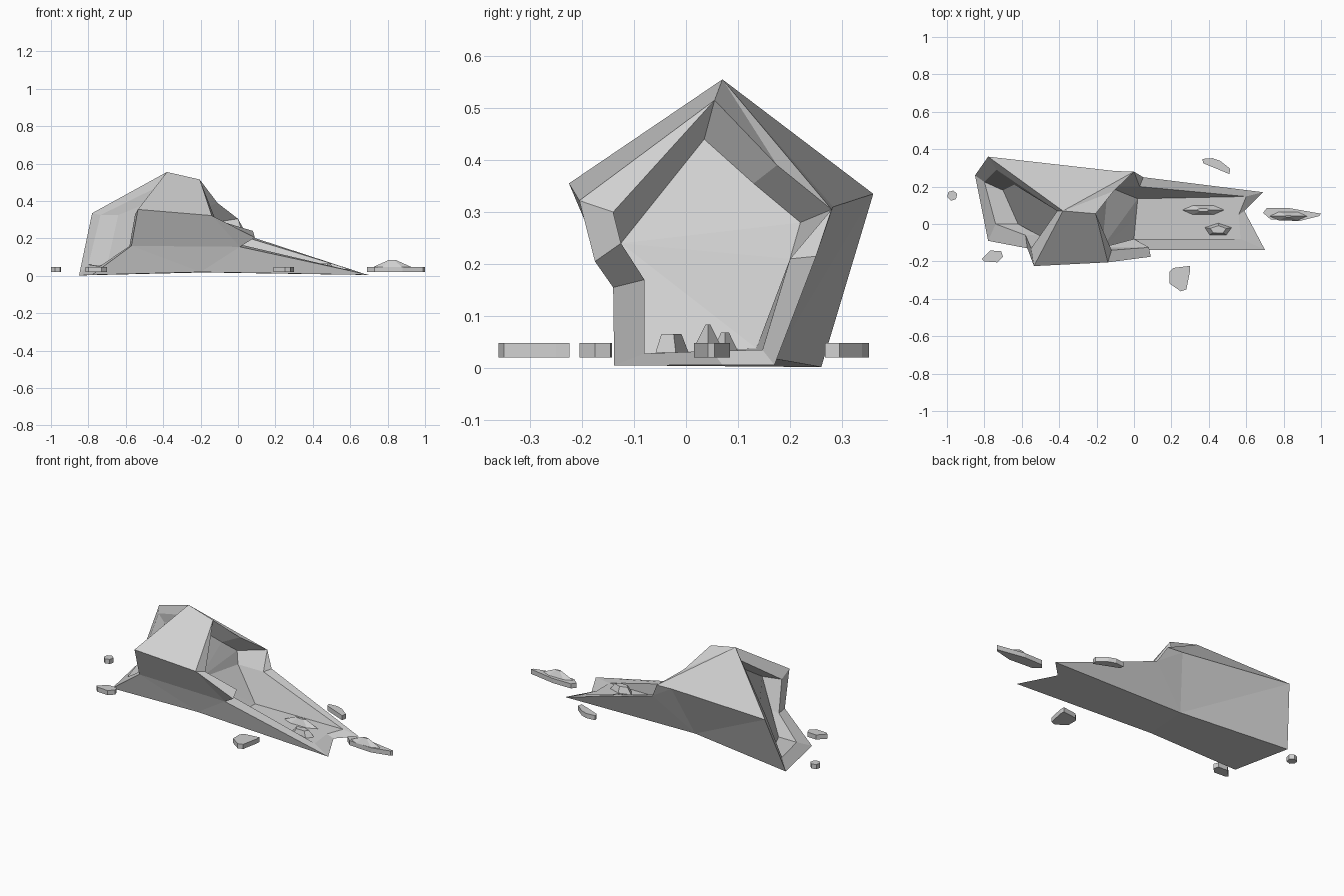
import bpy
import bmesh
from math import cos, sin, pi

cube = bpy.data.objects.get("Cube")
if cube:
    bpy.data.objects.remove(cube, do_unlink=True)

stone = bpy.data.materials.new("grey_stone")
stone.use_nodes = True
stone.diffuse_color = (0.63, 0.63, 0.63, 1)
stone.node_tree.nodes["Principled BSDF"].inputs["Base Color"].default_value = stone.diffuse_color


def finish(bm, name):
    """Turn a bmesh into a flat shaded stone object."""
    bmesh.ops.recalc_face_normals(bm, faces=bm.faces)
    mesh = bpy.data.meshes.new(name)
    bm.to_mesh(mesh)
    bm.free()
    mesh.materials.append(stone)
    obj = bpy.data.objects.new(name, mesh)
    bpy.context.collection.objects.link(obj)
    return obj


def add_face(bm, verts):
    """Make a face, dropping repeated corners."""
    corners = list(dict.fromkeys(verts))
    if len(corners) > 2:
        bm.faces.new(corners)


def bridge(bm, ring_a, ring_b):
    """Join two closed rings of equal length."""
    for i in range(len(ring_a)):
        j = (i + 1) % len(ring_a)
        add_face(bm, (ring_a[i], ring_a[j], ring_b[j], ring_b[i]))


# Cave shell: an outer skin between two slanted mouths, each with a hollow
def build_cave():
    bm = bmesh.new()

    def ring(*points):
        return [bm.verts.new(p) for p in points]

    # Short mouth: apex, back shoulder, back foot, front foot, front waist, front shoulder
    short_rim = ring((-.38, .07, .555), (-.78, .36, .335), (-.85, .26, .002),
                     (-.78, -.09, .005), (-.57, -.13, .16), (-.535, -.225, .355))
    short_lip = ring((-.41, .07, .485), (-.735, .29, .325), (-.8, .225, .06),
                     (-.74, 0, .05), (-.58, -.06, .16), (-.55, -.13, .33))
    short_end = ring((-.36, .06, .44), (-.64, .21, .325), (-.7, .18, .055),
                     (-.62, 0, .05), (-.48, -.06, .17), (-.44, -.1, .33))
    bridge(bm, short_rim, short_lip)
    bridge(bm, short_lip, short_end)
    bm.faces.new(short_end)

    # Long mouth: apex, brow, shoulder, jaw, toe, notch, tip, heel, tooth, cheek
    long_rim = ring((-.205, .055, .515), (-.11, .175, .39), (0, .28, .305),
                    (.05, .25, .215), (.69, .17, .006), (.59, .07, .006),
                    (.7, -.138, .005), (.01, -.14, .155), (.09, -.175, .205),
                    (-.14, -.205, .322))
    # the upper lip has no thickness and shares its corners with the rim
    long_lip = long_rim[:3] + ring(
        (.03, .2, .21), (.6, .147, .035), (.56, .05, .033),
        (.57, -.08, .028), (0, -.08, .17), (.08, -.125, .24),
        (-.12, -.14, .3))
    hub = bm.verts.new((-.17, -.125, .24))
    long_end = ring((-.25, .035, .44), (-.2, .13, .355), (-.16, .22, .28),
                    (-.14, .2, .21), (.02, .135, .038), (.01, .03, .033),
                    (0, -.08, .028)) + [hub] * 3
    bridge(bm, long_rim, long_lip)
    bridge(bm, long_lip, long_end)
    for a, b in zip(long_end[:6], long_end[1:7]):
        add_face(bm, (hub, a, b))

    # Outer skin panels between the two rims
    apex, back, back_foot, front_foot, waist, front = short_rim
    top, brow, shoulder, jaw, toe, notch, tip, heel, tooth, cheek = long_rim
    mid_back, mid_foot, mid_front = ring((-.1, .283, .31), (-.18, .17, .018),
                                         (-.2, -.1, .02))
    panels = [
        # roof
        (apex, top, brow), (apex, brow, shoulder), (apex, shoulder, mid_back),
        (apex, mid_back, back), (apex, front, cheek, top),
        # front wall
        (front, waist, heel, cheek), (cheek, heel, tooth),
        (waist, front_foot, mid_front), (waist, mid_front, heel),
        (heel, mid_front, tip),
        # back wall
        (back, mid_back, mid_foot), (back, mid_foot, back_foot),
        (mid_back, shoulder, jaw), (mid_back, jaw, mid_foot),
        (jaw, toe, mid_foot),
        # underside
        (back_foot, mid_foot, mid_front, front_foot), (mid_foot, toe, notch),
        (mid_foot, notch, mid_front), (notch, tip, mid_front),
    ]
    for panel in panels:
        bm.faces.new(panel)
    finish(bm, "cave_shell")


def slab(name, outline, low, high, taper=1.0):
    """Extruded outline whose top may shrink towards its middle."""
    bm = bmesh.new()
    cx = sum(p[0] for p in outline) / len(outline)
    cy = sum(p[1] for p in outline) / len(outline)
    base = [bm.verts.new((x, y, low)) for x, y in outline]
    cap = [bm.verts.new((cx + (x - cx) * taper, cy + (y - cy) * taper, high))
           for x, y in outline]
    bridge(bm, base, cap)
    bm.faces.new(base)
    bm.faces.new(cap)
    finish(bm, name)


def oval(x, y, rx, ry, sides, turn=0.0):
    """Low sided oval outline."""
    angles = [turn + 2 * pi * i / sides for i in range(sides)]
    return [(x + rx * cos(a), y + ry * sin(a)) for a in angles]


build_cave()

# Loose flat stones around the cave
LOW, HIGH = 0.02, 0.048
stones = {
    "back_stone": [(.365, .348), (.37, .325), (.51, .267), (.515, .295), (.46, .338), (.42, .352)],
    "corner_stone": [(-.815, -.187), (-.77, -.142), (-.71, -.145), (-.7, -.175), (-.73, -.205), (-.8, -.2)],
    "front_stone": [(.19, -.255), (.21, -.235), (.3, -.224), (.3, -.25), (.28, -.35), (.25, -.36), (.19, -.318)],
    "end_stone": [(.69, .06), (.71, .085), (.83, .085), (1, .055), (.99, .042), (.88, .015), (.73, .025)],
}
for name, outline in stones.items():
    slab(name, outline, LOW, HIGH)
slab("small_stone", oval(-.972, .152, .028, .028, 6, 0.3), LOW, HIGH)

# Tapered rocks on the end stone and on the cave floor
slab("end_stone_peak", oval(.825, .042, .1, .026, 6), HIGH, 0.084, 0.2)
slab("floor_rock_long", oval(.37, .075, .12, .03, 6), 0.03, 0.068, 0.3)
slab("floor_rock_short", oval(.45, -.03, .075, .035, 5, 0.3), 0.03, 0.066, 0.6)
